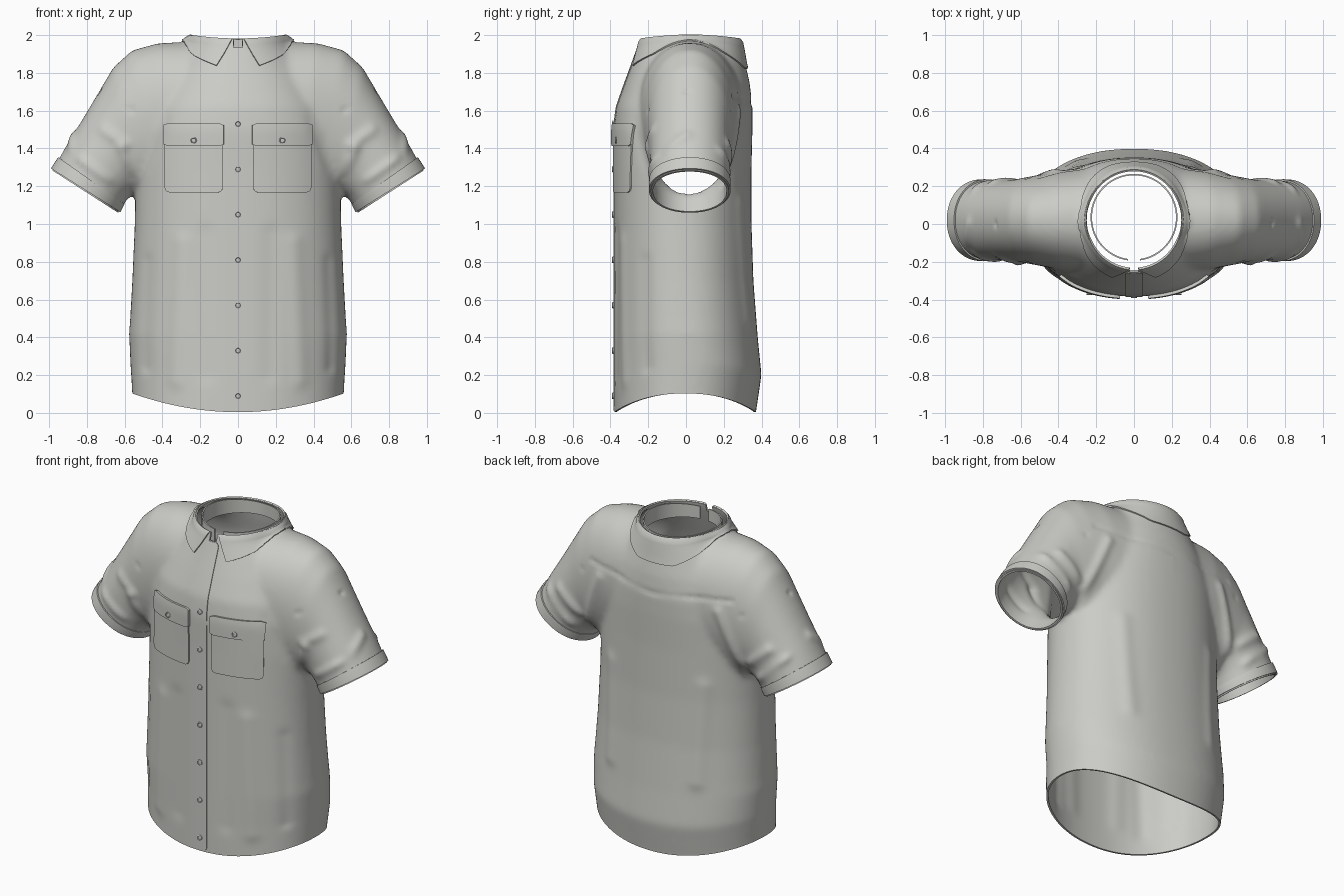
import bpy, bmesh, math
from mathutils import Vector
from mathutils.bvhtree import BVHTree

if bpy.data.objects.get("Cube"):
    bpy.data.objects.remove(bpy.data.objects["Cube"])

cloth = bpy.data.materials.new("warm grey cloth")
cloth.use_nodes = True
COLOUR = (0.6, 0.6, 0.57, 1)
cloth.diffuse_color = COLOUR
cloth.node_tree.nodes["Principled BSDF"].inputs["Base Color"].default_value = COLOUR


def add_object(name, bm):
    mesh = bpy.data.meshes.new(name)
    bm.to_mesh(mesh)
    bm.free()
    mesh.materials.append(cloth)
    obj = bpy.data.objects.new(name, mesh)
    bpy.context.collection.objects.link(obj)
    return obj


def bake(obj):
    """Replace the mesh by its modified version."""
    bpy.context.view_layer.update()
    graph = bpy.context.evaluated_depsgraph_get()
    mesh = bpy.data.meshes.new_from_object(obj.evaluated_get(graph))
    obj.modifiers.clear()
    obj.data = mesh


def finish(obj, thickness=0, offset=0, angle=40):
    if thickness:
        mod = obj.modifiers.new("thickness", 'SOLIDIFY')
        mod.thickness, mod.offset = thickness, offset
        bake(obj)
    bpy.ops.object.select_all(action='DESELECT')
    obj.select_set(True)
    bpy.context.view_layer.objects.active = obj
    bpy.ops.object.shade_smooth_by_angle(angle=math.radians(angle))


def loft(bm, rings, caps=True):
    loops = [[bm.verts.new(p) for p in ring] for ring in rings]
    for a, b in zip(loops, loops[1:]):
        for i in range(len(a)):
            j = (i + 1) % len(a)
            bm.faces.new((a[i], a[j], b[j], b[i]))
    if caps:
        bm.faces.new(loops[0])
        bm.faces.new(loops[-1])


def sheet(name, cols, rows, place, thickness, offset=0):
    """Open grid; place(u, v) gives each point."""
    bm = bmesh.new()
    grid = [[bm.verts.new(place(i / cols, j / rows)) for j in range(rows + 1)]
            for i in range(cols + 1)]
    for a, b in zip(grid, grid[1:]):
        for j in range(rows):
            bm.faces.new((a[j], b[j], b[j + 1], a[j + 1]))
    obj = add_object(name, bm)
    finish(obj, thickness, offset)
    return obj


def rounded(angle, power):
    c, s = math.cos(angle), math.sin(angle)
    return (math.copysign(abs(c) ** (2 / power), c), math.copysign(abs(s) ** (2 / power), s))


STEPS = [math.tau * i / 64 for i in range(64)]


def body_ring(z, half, front, back, power):
    pts = []
    for a in STEPS:
        c, s = rounded(a, power)
        pts.append((half * c, (front + back) / 2 + s * (back - front) / 2, z))
    return pts


def sleeve_ring(side, top, bottom, depth, grow=1.0):
    top, bottom = Vector((top[0], 0, top[1])), Vector((bottom[0], 0, bottom[1]))
    mid, half = (top + bottom) / 2, (top - bottom) / 2 * grow
    pts = []
    for a in STEPS:
        c, s = rounded(a, 2.1)
        p = mid + half * c
        pts.append((side * p.x, 0.02 + depth * grow * s, p.z))
    return pts


# Closed torso and sleeve volumes: z, half width, front, back, squareness
TORSO = [(-.1, .56, -.38, .36, 2.2), (0, .56, -.38, .37, 2.2), (.2, .57, -.38, .4, 2.2),
         (.4, .577, -.38, .38, 2.2), (.7, .56, -.38, .357, 2.2), (1, .547, -.38, .347, 2.2),
         (1.3, .54, -.38, .347, 2.2), (1.5, .52, -.383, .352, 2.2), (1.62, .48, -.368, .352, 2.2),
         (1.75, .42, -.322, .337, 2.1), (1.85, .36, -.285, .314, 2), (1.95, .27, -.25, .297, 2),
         (1.99, .253, -.24, .288, 2), (2.06, .25, -.235, .285, 2)]
# Sleeve: top point, bottom point, half depth
SLEEVE = [((0, 1.95), (0, 1.3), .27), ((.25, 1.965), (.2, 1.25), .28), ((.42, 1.958), (.34, 1.18), .265),
          ((.56, 1.92), (.44, 1.12), .24), ((.66, 1.83), (.5, 1.12), .225), ((.725, 1.72), (.53, 1.16), .215),
          ((.82, 1.56), (.55, 1.16), .212), ((.9, 1.43), (.58, 1.14), .21), ((.98, 1.29), (.63, 1.065), .208),
          ((1.03, 1.22), (.68, .99), .208)]

bm = bmesh.new()
loft(bm, [body_ring(*r) for r in TORSO])
for side in (1, -1):
    loft(bm, [sleeve_ring(side, *r) for r in SLEEVE])
bmesh.ops.recalc_face_normals(bm, faces=bm.faces)
shirt = add_object("shirt_body", bm)

# Fuse the volumes and soften the joins
mod = shirt.modifiers.new("fuse", 'REMESH')
mod.mode, mod.voxel_size = 'VOXEL', 0.016
mod = shirt.modifiers.new("soften", 'SMOOTH')
mod.factor, mod.iterations = 0.5, 14
bake(shirt)

# Open the hem, neck and cuffs
bm = bmesh.new()
bm.from_mesh(shirt.data)


def cut(point, normal, test):
    faces = [f for f in bm.faces if test(f.calc_center_median())]
    geom = set(faces)
    for f in faces:
        geom.update(f.verts)
        geom.update(f.edges)
    bmesh.ops.bisect_plane(bm, geom=list(geom), plane_co=point, plane_no=normal, clear_outer=True)


cut((0, 0, 0.004), (0, 0, -1), lambda c: c.z < 0.2)
cut((0, 0, 1.978), (0, 0, 1), lambda c: c.z > 1.9)
for side in (1, -1):
    cut((side * .985, 0, 1.285), (side * .54, 0, -.84), lambda c: c.x * side > 0.6)
notch = [f for f in bm.faces if abs(f.calc_center_median().x) < 0.03
         and f.calc_center_median().z > 1.94 and f.calc_center_median().y < 0]
bmesh.ops.delete(bm, geom=notch, context='FACES')

# Cloth folds and seams: start, end, width, height, mirrored over x
FOLDS = [((.56, -.2, 1.24), (.62, -.2, 1.4), .03, .018), ((.6, -.2, 1.42), (.72, -.19, 1.5), .03, .012),
         ((.64, -.2, 1.2), (.86, -.17, 1.36), .025, .012), ((.5, -.24, 1.3), (.4, -.3, 1.55), .03, -.012),
         ((.55, .22, 1.25), (.42, .28, 1.6), .03, .014), ((.6, .23, 1.3), (.74, .22, 1.42), .03, .014),
         ((.65, .22, 1.2), (.86, .19, 1.4), .025, .012), ((.88, 0, 1.47), (.9, -.12, 1.4), .03, .012),
         ((.73, 0, 1.7), (.56, -.21, 1.6), .014, -.006), ((.73, 0, 1.7), (.56, .24, 1.6), .014, -.006),
         ((0, .35, 1.64), (.5, .25, 1.68), .014, -.006), ((.33, -.33, .15), (.3, -.34, .9), .05, .008),
         ((.17, -.38, .2), (.18, -.38, .95), .05, -.006), ((.3, .32, .5), (.33, .3, 1.1), .05, .01),
         ((.48, -.2, .2), (.46, -.2, .8), .04, -.008)]
folds = [(Vector(a), Vector(b), w, h) for a, b, w, h in FOLDS]
bm.normal_update()
moves = []
for v in bm.verts:
    p = Vector((abs(v.co.x), v.co.y, v.co.z))
    push = 0
    for a, b, w, h in folds:
        t = max(0, min(1, (p - a).dot(b - a) / (b - a).length_squared))
        push += h * math.exp(-((p - a.lerp(b, t)).length / w) ** 2)
    moves.append((v, v.normal * push))
for v, m in moves:
    v.co += m
    # Curved hem and saddle-shaped neckline
    if v.co.z < 0.5 and abs(v.co.x) < 0.6:
        v.co.z += 0.1 * (v.co.x / .56) ** 2 * (1 - max(v.co.z, 0) / 0.5)
    if v.co.z > 1.96 and abs(v.co.x) < 0.3:
        v.co.z += 0.02 * (v.co.x / .25) ** 2 * (v.co.z - 1.96) / 0.018
bm.normal_update()
tree = BVHTree.FromBMesh(bm)
bm.to_mesh(shirt.data)
bm.free()
finish(shirt, 0.012, -1)


def on_front(x, z, lift):
    hit, normal, _, _ = tree.ray_cast(Vector((x, -1, z)), Vector((0, 1, 0)))
    return hit + Vector((0, -lift, 0)) if hit else Vector((x, -.24, z))


def front_patch(name, x0, x1, z0, z1, lift, thick, cols=14, rows=14):
    cx, cz = (x0 + x1) / 2, (z0 + z1) / 2

    def place(u, v):
        x, z = x0 + (x1 - x0) * u, z0 + (z1 - z0) * v
        if u in (0, 1) and v in (0, 1):
            x += math.copysign(0.007, cx - x)
            z += math.copysign(0.007, cz - z)
        return on_front(x, z, lift)
    return sheet(name, cols, rows, place, thick)


def button(name, x, z, lift):
    bm = bmesh.new()
    outer = [(r, d) for r, d in ((.017, 0), (.017, .006), (.013, .008), (.011, .005))]
    base = on_front(x, z, lift)
    loft(bm, [[base + Vector((r * math.cos(math.tau * i / 16), -d, r * math.sin(math.tau * i / 16)))
               for i in range(16)] for r, d in outer])
    bmesh.ops.recalc_face_normals(bm, faces=bm.faces)
    finish(add_object(name, bm))


# Button placket and buttons
front_patch("placket", -.046, .046, .012, 1.93, .001, .008, 6, 90)
for i in range(7):
    button(f"front_button_{i + 1}", 0, .09 + .24 * i, .004)

# Chest pockets, flaps and cuffs
for side, label in ((1, "left"), (-1, "right")):
    xs = sorted((side * .08, side * .385))
    front_patch(label + "_pocket", *xs, 1.168, 1.5, .003, .012)
    front_patch(label + "_pocket_flap", xs[0] - .005, xs[1] + .005, 1.412, 1.532, .009, .016)
    button(label + "_pocket_button", side * .235, 1.443, .016)
    bm = bmesh.new()
    loft(bm, [sleeve_ring(side, (.983 - .54 * d, 1.29 + .84 * d), (.63 - .32 * d, 1.067 + .62 * d), .208, g)
              for d, g in ((0, 1.01), (.035, 1.014), (.07, 1.01))], caps=False)
    finish(add_object(label + "_cuff", bm), .012)


# Folded collar with pointed front tips
def collar(u, v):
    a = 0.12 + u * (math.tau - 0.24)
    swing = min(a, math.tau - a)
    low = a + math.copysign(0.29 * max(0, 1 - swing / 1.3) * v, math.pi - a)
    if swing < math.pi / 2:
        drop = .155 - .115 * (swing - .12) / (math.pi / 2 - .12)
    else:
        drop = .04 + .12 * min(1, max(0, (swing - 1.8) / .9))
    reach = .252 + .03 * v
    guess = Vector((reach * math.sin(low), .023 - (reach + .01) * math.cos(low), 1.98 - drop * v))
    if v == 0:
        return guess + Vector((0, 0, .02 * math.sin(a) ** 2))
    hit, normal, _, _ = tree.find_nearest(guess)
    return hit + normal * 0.006


sheet("collar", 72, 8, collar, .008)


# Inner collar band, open at the front
def band(u, v):
    a = 0.14 + u * (math.tau - 0.28)
    return Vector((.226 * math.sin(a), .035 - .226 * math.cos(a),
                   1.9 + .078 * v + .018 * v * math.sin(a) ** 2))


sheet("collar_band", 64, 3, band, .008)
